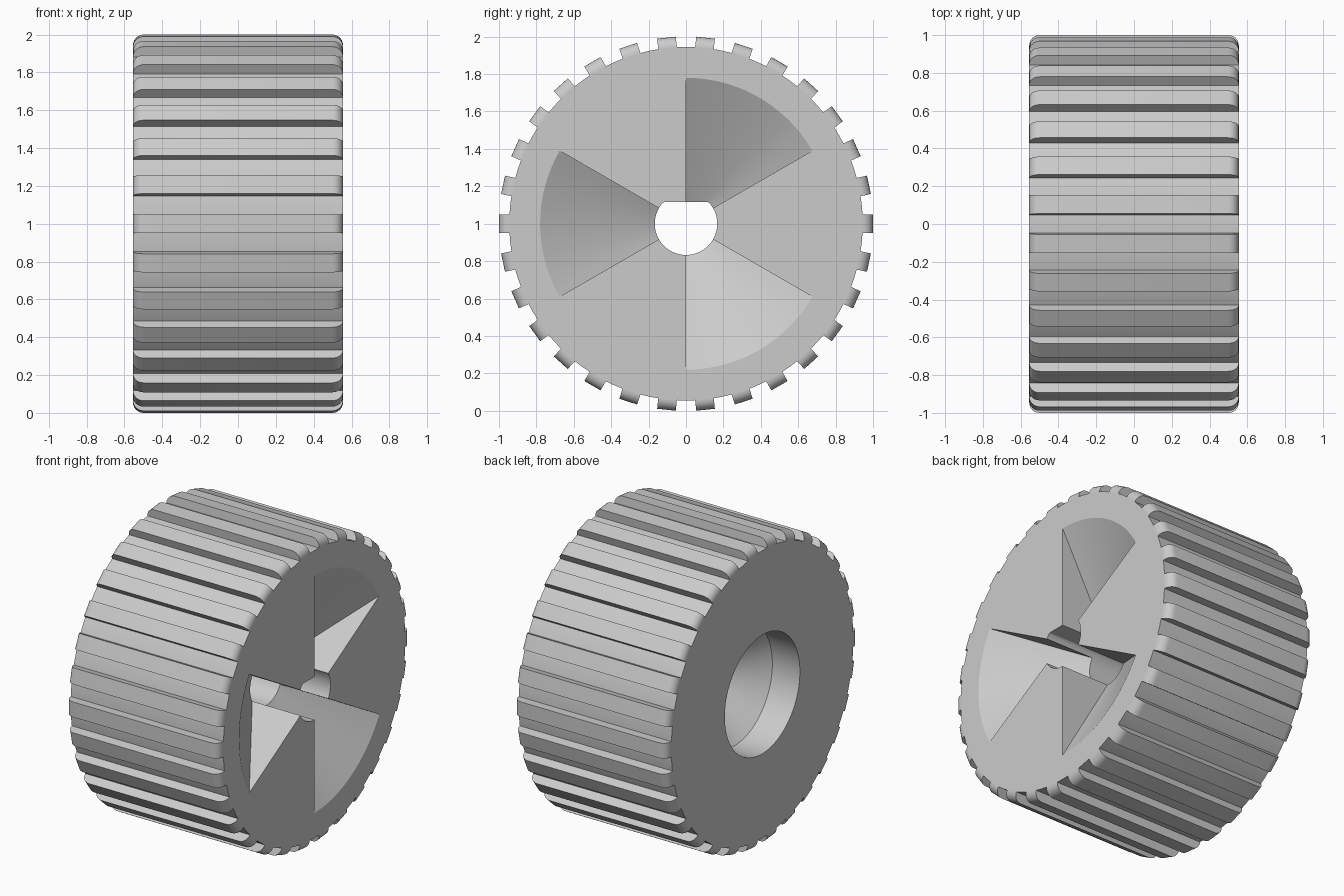
import bpy, bmesh
from math import sin, cos, pi, radians
from mathutils import Matrix

cube = bpy.data.objects.get("Cube")
if cube:
    bpy.data.objects.remove(cube, do_unlink=True)

HALF = 0.555      # half width of the wheel
BODY_R = 0.945    # radius between the ribs
HUB_R = 0.167     # axle hole
HUB_FLAT = 0.115  # height of the flat in the axle hole
BORE_R = 0.39     # wide bore in the back
RIBS = 30
STEP = 3          # degrees per segment

grey = bpy.data.materials.new("light_grey")
grey.use_nodes = True
grey.diffuse_color = (0.6, 0.6, 0.6, 1)
grey.node_tree.nodes["Principled BSDF"].inputs["Base Color"].default_value = (0.6, 0.6, 0.6, 1)


def finish(bm, name):
    bmesh.ops.remove_doubles(bm, verts=bm.verts, dist=0.0005)
    bmesh.ops.recalc_face_normals(bm, faces=bm.faces)
    mesh = bpy.data.meshes.new(name)
    bm.to_mesh(mesh)
    bm.free()
    mesh.materials.append(grey)
    obj = bpy.data.objects.new(name, mesh)
    bpy.context.collection.objects.link(obj)
    bpy.ops.object.select_all(action='DESELECT')
    obj.select_set(True)
    bpy.context.view_layer.objects.active = obj
    bpy.ops.object.shade_smooth_by_angle(angle=radians(25))
    obj.location.z = 1
    return obj


def ring_point(r, x, degrees):
    a = radians(degrees)
    z = r * sin(a)
    if r == HUB_R:
        z = min(z, HUB_FLAT)
    return (x, r * cos(a), z)


# Wheel body: revolved profile, alternating solid and hollowed sectors
POCKET_R, POCKET_X = 0.78, 0.205


def profile(hollow):
    front = POCKET_X if hollow else HALF
    return [(BODY_R, HALF), (POCKET_R, HALF), (HUB_R, front), (HUB_R, POCKET_X),
            (HUB_R, -0.13), (BORE_R, -0.355), (BORE_R, -HALF), (BODY_R, -HALF)]


bm = bmesh.new()
for deg in range(0, 360, STEP):
    pts = profile((deg + 90) % 120 < 60)
    for p, q in zip(pts, pts[1:] + pts[:1]):
        if p != q:
            corners = [ring_point(*p, deg), ring_point(*q, deg),
                       ring_point(*q, deg + STEP), ring_point(*p, deg + STEP)]
            bm.faces.new([bm.verts.new(c) for c in corners])

# Triangular side walls of the pockets
for deg in range(30, 360, 60):
    wall = [(POCKET_R, HALF), (HUB_R, HALF), (HUB_R, POCKET_X)]
    bm.faces.new([bm.verts.new(ring_point(*p, deg)) for p in wall])
finish(bm, "wheel_body")

# Tread ribs: bars with rounded ends, repeated around the body
ROUND = 0.055
arc = [(HALF - ROUND + ROUND * cos(i * pi / 12), BODY_R + ROUND * sin(i * pi / 12))
       for i in range(7)]
outline = [(HALF, BODY_R - 0.012)] + arc
outline += [(-x, r) for x, r in reversed(outline)]

bm = bmesh.new()
for i in range(RIBS):
    face = bm.faces.new([bm.verts.new((x, r, -0.05)) for x, r in outline])
    out = bmesh.ops.extrude_face_region(bm, geom=[face])
    new = [v for v in out["geom"] if isinstance(v, bmesh.types.BMVert)]
    bmesh.ops.translate(bm, verts=new, vec=(0, 0, 0.1))
    bmesh.ops.rotate(bm, verts=list(face.verts) + new,
                     matrix=Matrix.Rotation(2 * pi * i / RIBS, 3, 'X'))
finish(bm, "tread_ribs")
